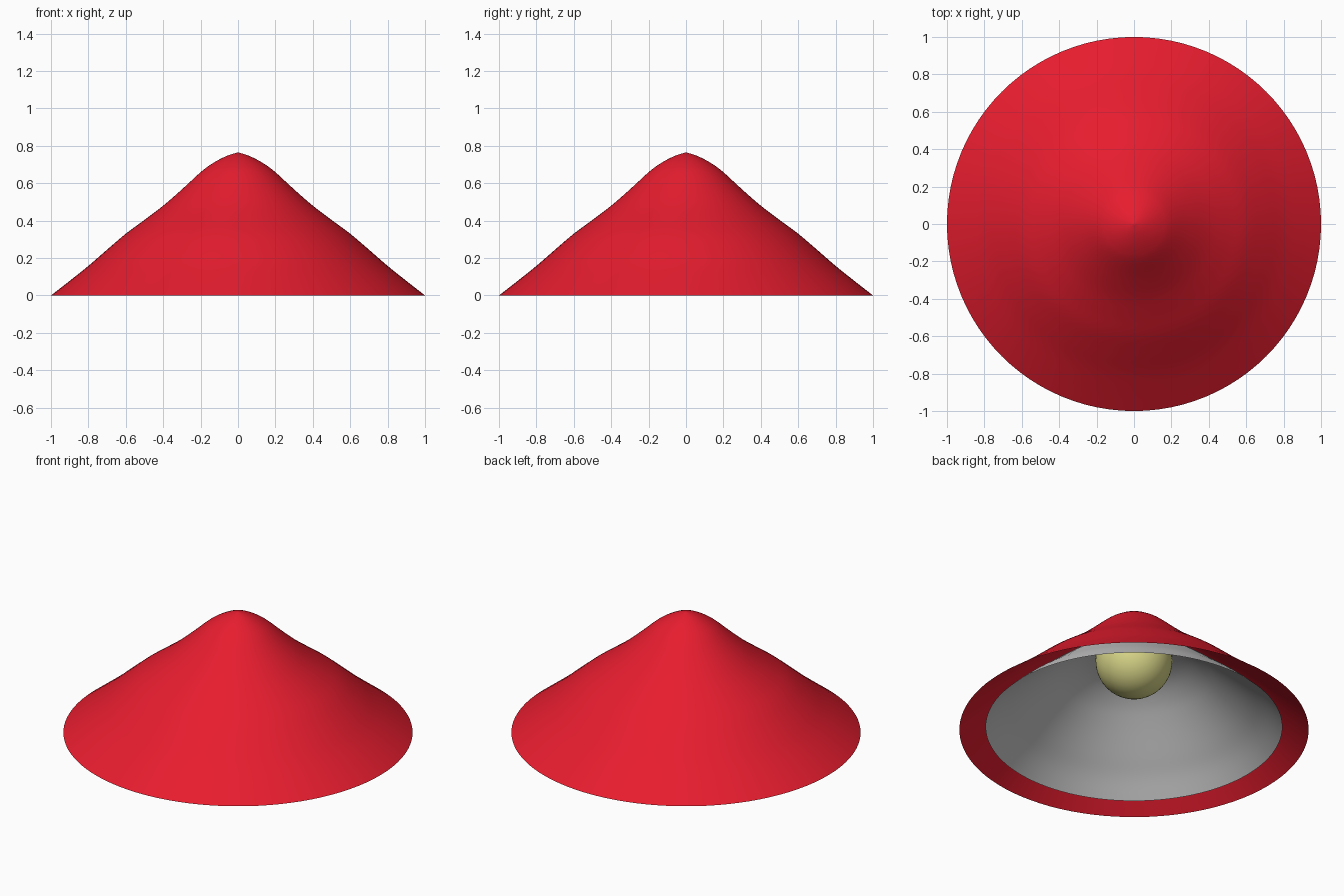
import bpy, bmesh, math
from mathutils import Vector

if "Cube" in bpy.data.objects:
    bpy.data.objects.remove(bpy.data.objects["Cube"])

SEGMENTS = 96


def smooth_profile(points, steps=5):
    """Catmull-Rom curve through (radius, height) points."""
    p = [Vector(q) for q in points]
    p = [2 * p[0] - p[1]] + p + [2 * p[-1] - p[-2]]
    out = []
    for a, b, c, d in zip(p, p[1:], p[2:], p[3:]):
        for i in range(steps):
            t = i / steps
            out.append(0.5 * (2 * b + (c - a) * t + (2 * a - 5 * b + 4 * c - d) * t ** 2
                              + (3 * b - a - 3 * c + d) * t ** 3))
    return out + [p[-2]]


def material(name, color):
    mat = bpy.data.materials.new(name)
    mat.diffuse_color = color
    mat.use_nodes = True
    mat.node_tree.nodes["Principled BSDF"].inputs["Base Color"].default_value = mat.diffuse_color
    return mat


def finish(name, bm, mat=None):
    for f in bm.faces:
        f.smooth = True
    mesh = bpy.data.meshes.new(name)
    bm.to_mesh(mesh)
    bm.free()
    if mat:
        mesh.materials.append(mat)
    obj = bpy.data.objects.new(name, mesh)
    bpy.context.collection.objects.link(obj)
    return obj


def shell(name, points, mat=None):
    """Thin open shell turned around z; first profile point is the apex."""
    bm = bmesh.new()
    verts = [bm.verts.new((r, 0, z)) for r, z in smooth_profile(points)]
    edges = [bm.edges.new(pair) for pair in zip(verts, verts[1:])]
    bmesh.ops.spin(bm, geom=verts + edges, cent=(0, 0, 0), axis=(0, 0, 1),
                   angle=math.tau, steps=SEGMENTS, use_duplicate=False)
    bmesh.ops.remove_doubles(bm, verts=bm.verts, dist=1e-4)
    bmesh.ops.recalc_face_normals(bm, faces=bm.faces)
    if sum(f.normal.z for f in bm.faces) < 0:
        bmesh.ops.reverse_faces(bm, faces=bm.faces)
    return finish(name, bm, mat)


red = material("red", (0.80, 0.012, 0.028, 1))
yellow = material("pale_yellow", (0.70, 0.68, 0.25, 1))

# Outer shade: softly rippled cone, apex to rim
shell("outer_shade", [(0, 0.765), (0.05, 0.75), (0.1, 0.727), (0.15, 0.697),
                      (0.2, 0.659), (0.3, 0.567), (0.4, 0.48), (0.5, 0.404),
                      (0.6, 0.33), (0.7, 0.245), (0.8, 0.158), (0.9, 0.078), (1, 0)], red)

# Smaller grey liner with a flattened top
shell("inner_liner", [(0, 0.5), (0.1, 0.495), (0.2, 0.48), (0.3, 0.45), (0.4, 0.395),
                      (0.5, 0.32), (0.65, 0.197), (0.75, 0.115), (0.85, 0.02)])

# Round bulb under the peak
bm = bmesh.new()
bmesh.ops.create_uvsphere(bm, u_segments=48, v_segments=24, radius=0.22)
bmesh.ops.translate(bm, verts=bm.verts, vec=(0, 0, 0.455))
finish("bulb", bm, yellow)
